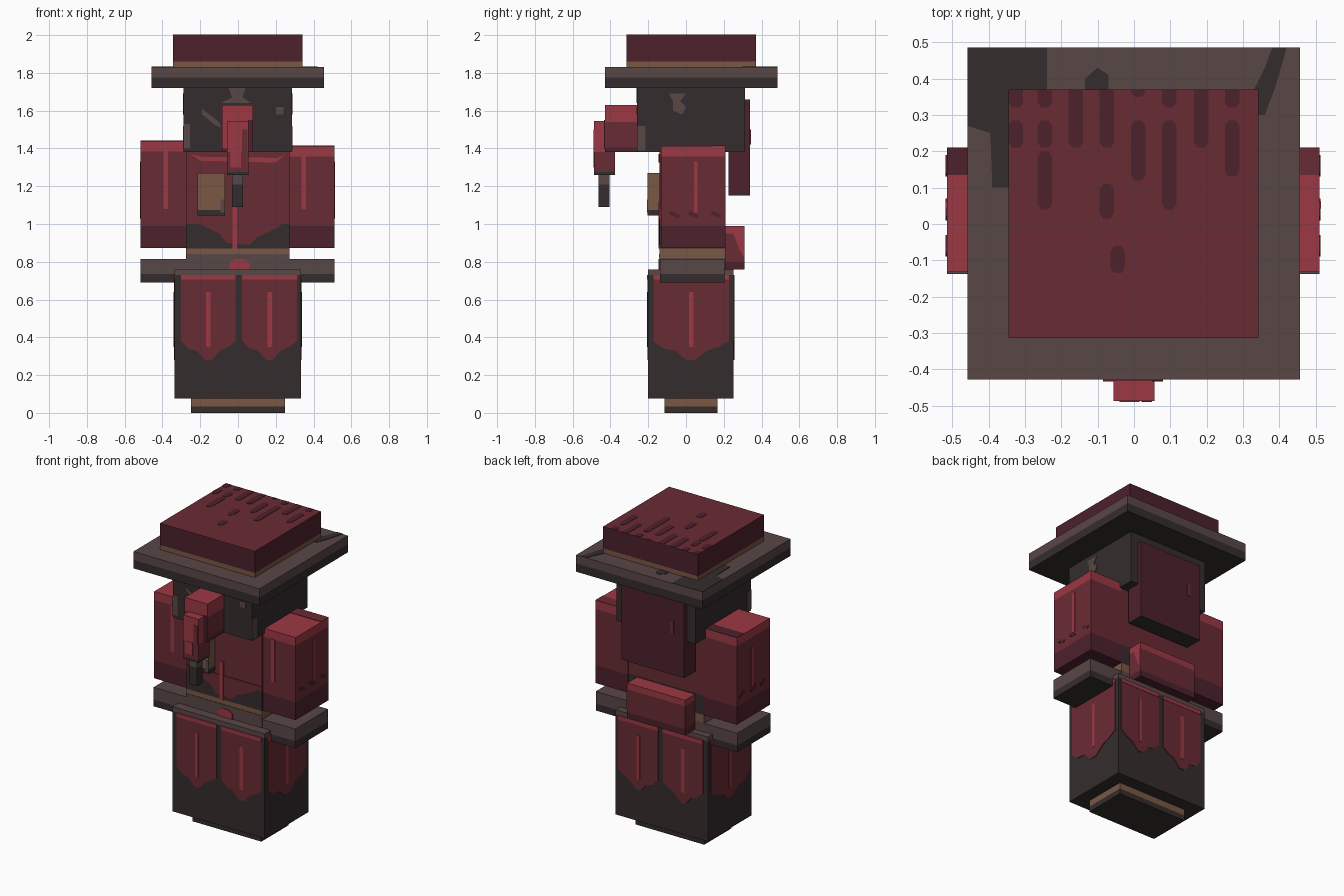
import bpy
import bmesh
from mathutils import Vector

default_cube = bpy.data.objects.get("Cube")
if default_cube:
    bpy.data.objects.remove(default_cube, do_unlink=True)


def make_material(name, hex_code):
    """Flat material from an sRGB hex code, stored as linear values."""
    channels = [int(hex_code[i:i + 2], 16) / 255 for i in (0, 2, 4)]
    colour = [((c + 0.055) / 1.055) ** 2.4 for c in channels] + [1]
    material = bpy.data.materials.new(name)
    material.use_nodes = True
    material.diffuse_color = colour
    shader = material.node_tree.nodes["Principled BSDF"]
    shader.inputs["Base Color"].default_value = colour
    shader.inputs["Roughness"].default_value = 0.9
    return material


LIGHT = make_material("light red", "9C3843")
RED = make_material("red", "692B33")
WINE = make_material("wine", "4D212C")
DARK = make_material("charcoal", "352C2D")
GREY = make_material("warm grey", "594746")
BROWN = make_material("leather brown", "7A5744")


def finish(name, mesh_builder, materials):
    bmesh.ops.recalc_face_normals(mesh_builder, faces=mesh_builder.faces)
    mesh = bpy.data.meshes.new(name)
    mesh_builder.to_mesh(mesh)
    mesh_builder.free()
    for material in materials:
        mesh.materials.append(material)
    part = bpy.data.objects.new(name, mesh)
    bpy.context.collection.objects.link(part)
    return part


def banded_box(name, x_range, y_range, bottom, *bands):
    """Box made of stacked colour bands, each given as (top height, material)."""
    bm = bmesh.new()
    (x0, x1), (y0, y1) = x_range, y_range

    def ring(z):
        return [bm.verts.new(p) for p in ((x0, y0, z), (x1, y0, z), (x1, y1, z), (x0, y1, z))]

    lower = ring(bottom)
    bm.faces.new(lower)
    for index, (top, _) in enumerate(bands):
        upper = ring(top)
        for i in range(4):
            j = (i + 1) % 4
            bm.faces.new((lower[i], lower[j], upper[j], upper[i])).material_index = index
        lower = upper
    bm.faces.new(lower).material_index = len(bands) - 1
    return finish(name, bm, [material for _, material in bands])


def plate(name, axis, level, outline, material, thickness=0.004):
    """Thin plate on the plane axis = level; the thickness sign points outward."""
    bm = bmesh.new()
    place = {"x": lambda u, v: (level, u, v),
             "y": lambda u, v: (u, level, v),
             "z": lambda u, v: (u, v, level)}[axis]
    face = bm.faces.new([bm.verts.new(place(u, v)) for u, v in outline])
    grown = bmesh.ops.extrude_face_region(bm, geom=[face])["geom"]
    offset = Vector([thickness if axis == a else 0 for a in "xyz"])
    bmesh.ops.translate(bm, vec=offset, verts=[g for g in grown if isinstance(g, bmesh.types.BMVert)])
    return finish(name, bm, [material])


def strip(name, axis, level, u0, u1, v0, v1, material, thickness=0.004):
    return plate(name, axis, level, [(u0, v0), (u1, v0), (u1, v1), (u0, v1)], material, thickness)


def coat_panel(name, axis, level, centre, half, side):
    """Pointed cloth panel with a light hem and a light centre stripe."""
    steps = [(-1, .72), (-1, .38), (-.72, .34), (-.42, .33), (-.12, .28),
             (.12, .28), (.42, .33), (.72, .35), (1, .38), (1, .72)]
    plate(name, axis, level, [(centre + u * half, v) for u, v in steps], RED, side * .004)
    strip(name + "_hem", axis, level, centre - half, centre + half, .705, .73, LIGHT, side * .006)
    strip(name + "_stripe", axis, level, centre - .012, centre + .012, .35, .64, LIGHT, side * .006)


# Foot block and long coat skirt
banded_box("feet", (-.25, .25), (-.115, .168), 0, (.035, DARK), (.075, BROWN))
banded_box("coat_skirt", (-.335, .333), (-.2, .252), .075, (.73, DARK), (.76, GREY))
for side_name, level, side in (("front", -.2, -1), ("back", .252, 1)):
    for centre in (-.157, .167):
        coat_panel(side_name + "_coat_panel", "y", level, centre, .145, side)
for side_name, level, side in (("right", -.335, -1), ("left", .333, 1)):
    coat_panel(side_name + "_coat_panel", "x", level, .027, .2, side)

# Torso, wide waist piece and belt emblem
banded_box("torso", (-.275, .272), (-.14, .208), .69,
           (.82, GREY), (.87, BROWN), (1.0, DARK), (1.38, RED))
banded_box("waist_cuffs", (-.515, .51), (-.137, .205), .69, (.735, DARK), (.815, GREY))
strip("front_waist_shade", "y", -.14, -.275, .272, .82, .84, GREY, -.003)
plate("chest_cloth", "y", -.14,
      [(-.272, 1.03), (-.2, 1.0), (-.1, .95), (-.06, .9), (.06, .89), (.1, .93),
       (.21, .98), (.27, 1.03)], RED, -.004)
plate("collar_trim", "y", -.14,
      [(-.25, 1.37), (-.2, 1.335), (.2, 1.325), (.25, 1.37), (.21, 1.35), (-.19, 1.355)], LIGHT, -.005)
strip("chest_stripe", "y", -.14, -.03, -.005, .87, 1.12, LIGHT, -.006)
plate("belt_emblem", "y", -.14,
      [(-.045, .76), (.06, .76), (.06, .795), (.03, .815), (-.015, .815), (-.045, .795)], LIGHT, -.006)

# Sleeves with light shoulders and dark hems
for name, x_range, top, stripe_x in (("right_arm", (-.515, -.275), 1.44, -.382),
                                     ("left_arm", (.272, .51), 1.412, .348)):
    banded_box(name, x_range, (-.132, .21), .872, (.99, WINE), (top - .055, RED), (top, LIGHT))
    strip(name + "_front_stripe", "y", -.132, stripe_x - .012, stripe_x + .012,
          1.08, top - .055, LIGHT, -.004)
    outer = min(x_range) if stripe_x < 0 else max(x_range)
    side = -1 if stripe_x < 0 else 1
    strip(name + "_side_stripe", "x", outer, .042, .062, 1.06, 1.33, LIGHT, side * .004)
    for y in (-.09, .01, .13):
        plate(name + "_stitch", "x", outer,
              [(y, 1.05), (y + .05, 1.03), (y + .06, 1.045), (y + .01, 1.07)], WINE, side * .003)
    strip(name + "_shoulder_shade", "z", top, x_range[0], x_range[1], .135, .21,
          WINE if side < 0 else RED, .003)

# Pouch on the chest
banded_box("chest_pouch", (-.215, -.07), (-.203, -.138), 1.045, (1.075, DARK), (1.27, BROWN))
strip("pouch_edge", "y", -.203, -.092, -.07, 1.06, 1.13, GREY, -.003)

# Pack on the lower back
banded_box("back_pack", (-.21, .21), (.2, .31), .76, (.8, WINE), (.95, RED), (.99, LIGHT))
plate("pack_side_trim", "x", .21, [(.25, .95), (.285, .86), (.31, .82), (.31, .95)], LIGHT, .003)

# Head with worn grey patches
banded_box("head", (-.288, .285), (-.26, .312), 1.38, (1.72, DARK))
plate("brow_patch", "y", -.26,
      [(-.05, 1.72), (.04, 1.72), (.025, 1.67), (.07, 1.64), (-.09, 1.64), (-.03, 1.67)], GREY, -.003)
plate("cheek_patch", "y", -.26,
      [(-.19, 1.61), (-.1, 1.54), (-.09, 1.51), (-.13, 1.53), (-.19, 1.58)], GREY, -.003)
strip("temple_patch", "y", -.26, .2, .24, 1.58, 1.62, GREY, -.003)
strip("right_jaw_patch", "y", -.26, -.285, -.255, 1.4, 1.53, GREY, -.003)
for side, level in ((-1, -.288), (1, .285)):
    plate("side_head_patch", "x", level,
          [(-.09, 1.69), (0, 1.69), (-.03, 1.65), (0, 1.62), (-.02, 1.58), (-.07, 1.6), (-.07, 1.65)],
          GREY, side * .003)
    strip("side_jaw_patch", "x", level, -.26, -.215, 1.39, 1.52, GREY, side * .003)

# Stepped snout with a dark strand below
banded_box("snout", (-.085, .08), (-.43, -.255), 1.38, (1.405, WINE), (1.54, RED), (1.63, LIGHT))
strip("snout_front", "y", -.43, -.085, .05, 1.4, 1.54, LIGHT, -.003)
strip("snout_shade", "y", -.43, .05, .08, 1.4, 1.55, WINE, -.003)
banded_box("snout_tip", (-.057, .056), (-.487, -.375), 1.26, (1.275, DARK), (1.38, RED), (1.545, LIGHT))
strip("snout_tip_highlight", "y", -.487, -.04, .015, 1.3, 1.38, LIGHT, -.003)
strip("snout_tip_shade", "y", -.487, .02, .05, 1.38, 1.5, RED, -.003)
banded_box("hanging_strand", (-.032, .027), (-.462, -.405), 1.09, (1.21, DARK), (1.262, GREY))

# Cloth flap behind the head
banded_box("back_flap", (-.225, .23), (.225, .34), 1.15, (1.158, DARK), (1.66, WINE))
strip("flap_mark", "y", .34, -.15, -.125, 1.42, 1.5, RED, .003)

# Hat brim, band and crown
banded_box("hat_brim", (-.458, .456), (-.428, .485), 1.72, (1.775, DARK), (1.83, GREY))
banded_box("hat_crown", (-.345, .342), (-.314, .37), 1.83, (1.86, BROWN), (2.0, WINE))
strip("crown_top", "z", 2.0, -.345, .342, -.314, .37, RED, .002)
plate("brim_back_stain", "z", 1.83,
      [(-.458, .485), (-.24, .485), (-.24, .37), (-.345, .37), (-.345, .1), (-.39, .1),
       (-.395, .25), (-.458, .27)], DARK, .003)
plate("brim_corner_stain", "z", 1.83,
      [(.38, .485), (.42, .485), (.39, .38), (.36, .3), (.342, .3), (.33, .37), (.36, .43)], DARK, .003)
plate("brim_small_stain", "z", 1.83,
      [(-.135, .37), (-.07, .37), (-.07, .41), (-.1, .43), (-.135, .4)], DARK, .003)

# Dark streaks on the crown
edge = .368
streaks = {-.325: [(.21, .285), (.32, edge)], -.245: [(.04, .2), (.21, .285), (.32, edge)],
           -.16: [(.21, edge)], -.075: [(.015, .11), (.21, edge)], -.045: [(-.135, -.06)],
           .012: [(.12, .285), (.35, edge)], .097: [(.04, .285), (.32, edge)],
           .185: [(.21, edge)], .27: [(.13, .285), (.32, edge)]}
for x, spans in streaks.items():
    for start, end in spans:
        cut = .015 if end < edge else 0
        plate("crown_streak", "z", 2.0,
              [(x - .01, start), (x + .01, start), (x + .02, start + .015), (x + .02, end - cut),
               (x + .01, end), (x - .01, end), (x - .02, end - cut), (x - .02, start + .015)],
              WINE, .004)
